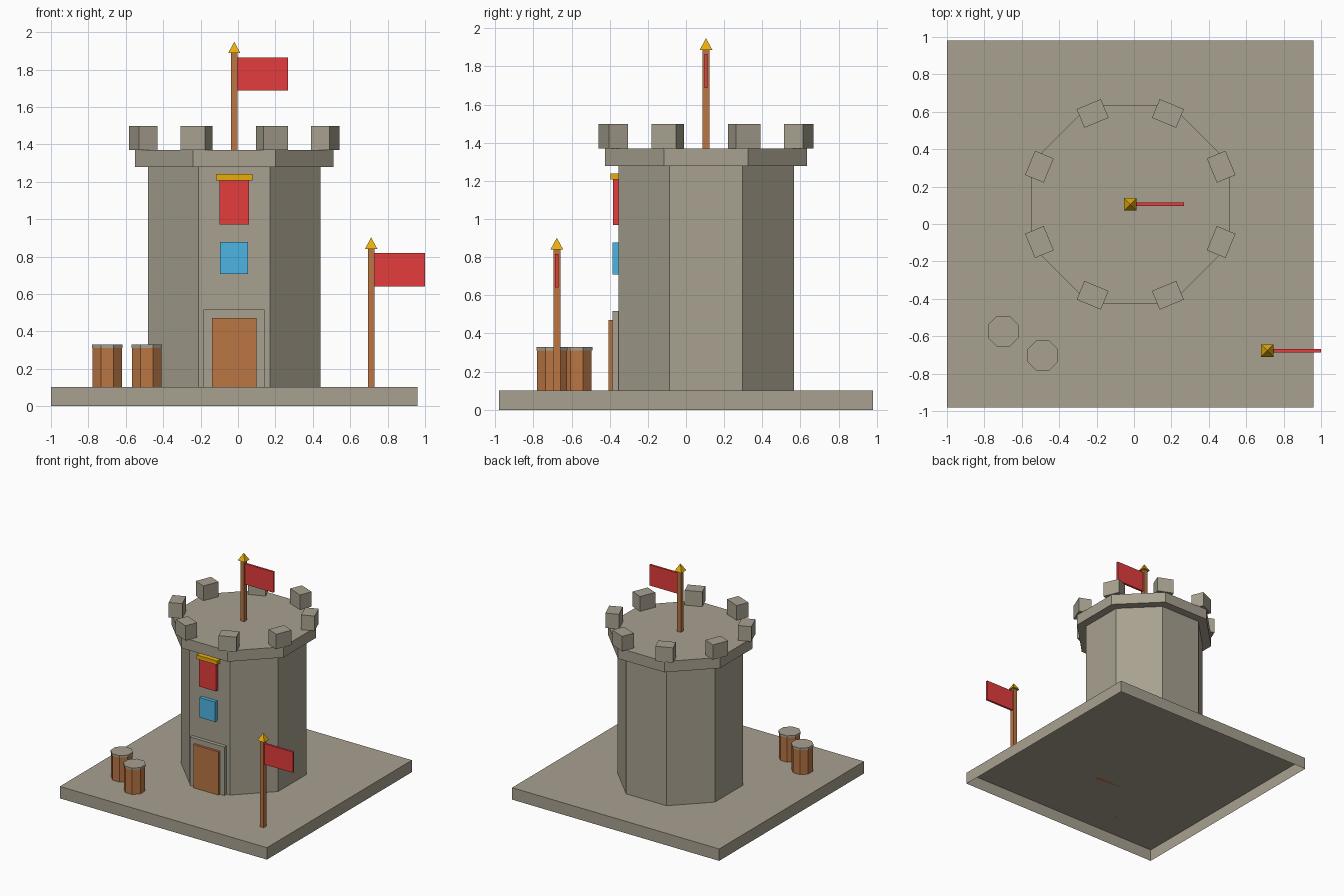
import bpy
import bmesh
import math
from mathutils import Matrix

cube = bpy.data.objects.get("Cube")
if cube:
    bpy.data.objects.remove(cube, do_unlink=True)


def material(name, *rgb):
    """Flat colour given as 0-255 sRGB, stored linear."""
    lin = [((c / 255 + 0.055) / 1.055) ** 2.4 for c in rgb] + [1.0]
    m = bpy.data.materials.new(name)
    m.use_nodes = True
    m.diffuse_color = lin
    m.node_tree.nodes["Principled BSDF"].inputs["Base Color"].default_value = lin
    return m


stone = material("stone", 168, 161, 144)
wood = material("wood", 186, 118, 68)
red = material("red cloth", 227, 60, 60)
gold = material("gold", 230, 174, 14)
blue = material("blue glass", 77, 181, 228)


def finish(name, mat):
    ob = bpy.context.object
    ob.name = ob.data.name = name
    ob.data.materials.append(mat)
    return ob


def box(name, mat, x, y, z):
    """Box from (min, max) ranges on each axis."""
    bpy.ops.mesh.primitive_cube_add(size=1)
    ob = finish(name, mat)
    centre = [(a + b) / 2 for a, b in (x, y, z)]
    size = [b - a for a, b in (x, y, z)]
    ob.data.transform(Matrix.Diagonal((*size, 1)))
    ob.location = centre
    return ob


def prism(name, mat, x, y, z, apothem, sides=8, top=1.0):
    """Upright prism or pyramid with a flat side facing the front."""
    r = apothem / math.cos(math.pi / sides)
    bpy.ops.mesh.primitive_cone_add(vertices=sides, radius1=r, radius2=r * top,
                                    depth=z[1] - z[0])
    ob = finish(name, mat)
    ob.data.transform(Matrix.Rotation(math.pi / sides, 4, "Z"))
    ob.location = (x, y, (z[0] + z[1]) / 2)
    return ob


def open_bottom(ob):
    """Remove the downward face so the part is a hollow shell."""
    bm = bmesh.new()
    bm.from_mesh(ob.data)
    under = [f for f in bm.faces if f.normal.z < -0.9]
    bmesh.ops.delete(bm, geom=under, context="FACES")
    bm.to_mesh(ob.data)
    bm.free()


GROUND = 0.102
CX, CY = -0.02, 0.105
WALL = 0.46
FRONT = CY - WALL
ROOF = 1.37

# Hollow ground slab, tower and overhanging parapet
open_bottom(box("ground_slab", stone, (-1, 0.96), (-0.98, 0.98), (0, GROUND)))
prism("tower_wall", stone, CX, CY, (GROUND, 1.278), WALL)
prism("parapet", stone, CX, CY, (1.278, ROOF), 0.53)

# Battlements on the eight corners
for i in range(8):
    a = math.radians(22.5 + 45 * i)
    m = box(f"battlement_{i + 1}", stone, (-0.054, 0.054), (-0.07, 0.07), (ROOF, 1.497))
    m.location.x = CX + 0.526 * math.cos(a)
    m.location.y = CY + 0.526 * math.sin(a)
    m.rotation_euler.z = a

# Details on the front wall: name, colour, x range, z range, depth
for name, mat, x, z, depth in (
    ("door_frame", stone, (-0.184, 0.142), (GROUND, 0.517), 0.031),
    ("door", wood, (-0.139, 0.1), (GROUND, 0.472), 0.051),
    ("window", blue, (-0.095, 0.053), (0.708, 0.878), 0.031),
    ("banner", red, (-0.1, 0.059), (0.97, 1.208), 0.028),
    ("banner_rod", gold, (-0.117, 0.078), (1.206, 1.24), 0.04),
):
    box(name, mat, x, (FRONT - depth, FRONT + 0.01), z)


# Flagpoles with flag and pointed finial
def flagpole(label, x, y, bottom, top):
    prism(label + "_pole", wood, x, y, (bottom, top), 0.018, sides=4)
    prism(label + "_finial", gold, x, y, (top, top + 0.061), 0.033, sides=4, top=0)
    box(label + "_flag", red, (x + 0.015, x + 0.288), (y - 0.009, y + 0.009),
        (top - 0.2, top - 0.023))


flagpole("tower", CX, CY, ROOF, 1.887)
flagpole("yard", 0.712, -0.677, GROUND, 0.841)

# Barrels with stone lids
for i, (x, y) in enumerate(((-0.699, -0.573), (-0.488, -0.703)), 1):
    prism(f"barrel_{i}", wood, x, y, (GROUND, 0.315), 0.078)
    prism(f"barrel_lid_{i}", stone, x, y, (0.312, 0.33), 0.082)
